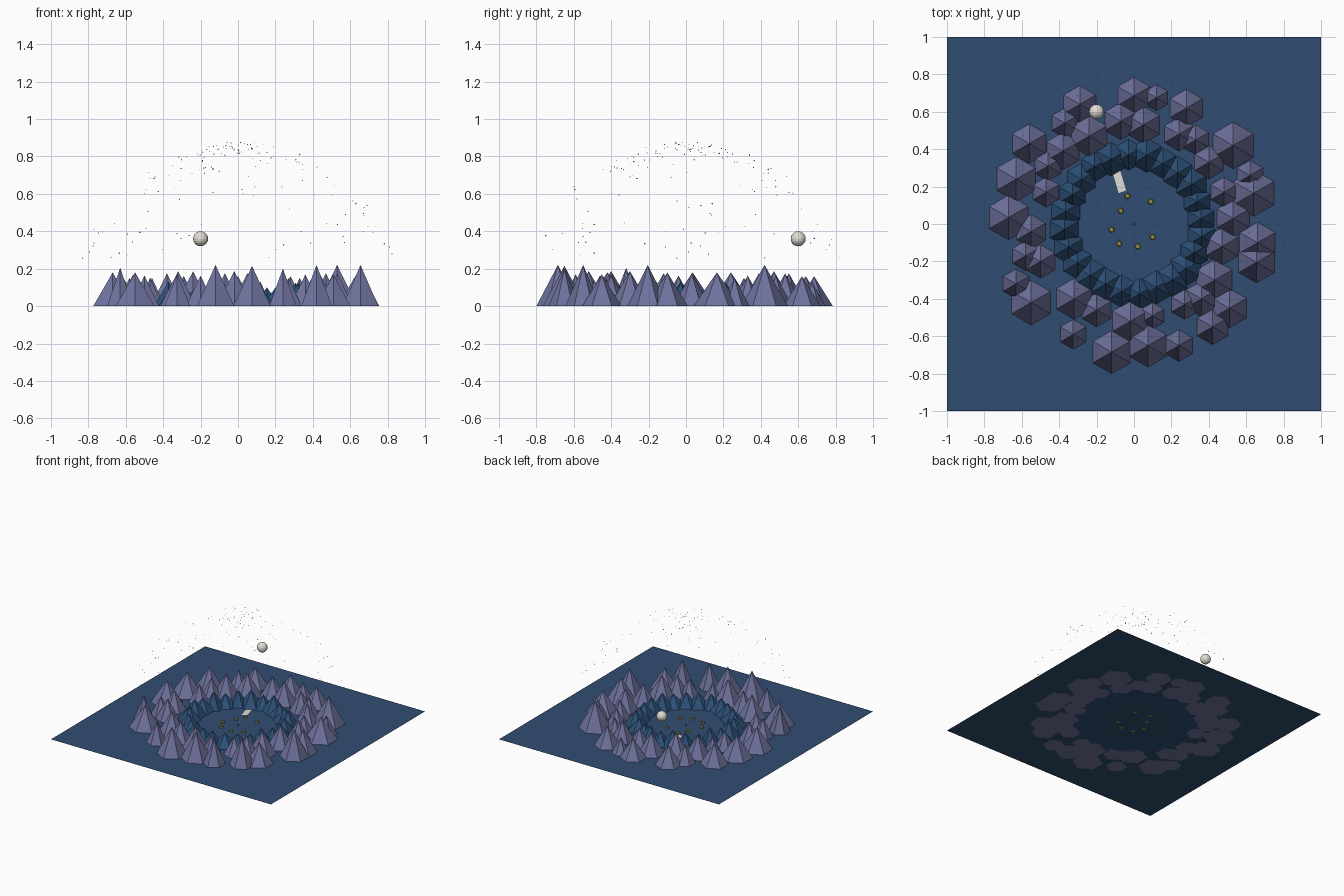
import bpy, bmesh, math, random
from mathutils import Matrix, Vector

if "Cube" in bpy.data.objects:
    bpy.data.objects.remove(bpy.data.objects["Cube"])

random.seed(4)


def material(name, rgb):
    m = bpy.data.materials.new(name)
    m.diffuse_color = (*rgb, 1)
    m.use_nodes = True
    m.node_tree.nodes["Principled BSDF"].inputs["Base Color"].default_value = m.diffuse_color
    return m


WATER = material("night blue water", (0.03, 0.075, 0.165))
ROCK = material("dusk purple rock", (0.16, 0.17, 0.34))
HILL = material("deep blue hill", (0.026, 0.08, 0.185))
MOON = material("moon cream", (0.76, 0.74, 0.66))
STAR = material("star white", (0.85, 0.85, 0.78))
LAMP = material("olive gold", (0.3, 0.26, 0.06))


def make(name, mat, build):
    bm = bmesh.new()
    build(bm)
    me = bpy.data.meshes.new(name)
    bm.to_mesh(me)
    bm.free()
    me.materials.append(mat)
    ob = bpy.data.objects.new(name, me)
    bpy.context.collection.objects.link(ob)
    return ob


def hex_cone(bm, x, y, r, h):
    # six-sided peak with a corner towards +y
    base = [bm.verts.new((x + r * math.cos(math.pi / 2 + i * math.pi / 3),
                          y + r * math.sin(math.pi / 2 + i * math.pi / 3), 0)) for i in range(6)]
    tip = bm.verts.new((x, y, h))
    for i in range(6):
        bm.faces.new((base[i], base[(i + 1) % 6], tip))
    bm.faces.new(base[::-1])


# Flat water sheet
make("water_sheet", WATER, lambda bm: bmesh.ops.create_grid(
    bm, x_segments=1, y_segments=1, size=1, matrix=Matrix.Translation((0, 0, 0.0005))))

# Outer range: x, y, height
outer = [(0, .685, .16), (.12, .675, .13), (.28, .62, .16), (.53, .42, .22), (.62, .26, .15),
         (.64, .165, .18), (.66, -.1, .18), (.655, -.205, .22), (.51, -.45, .17), (.42, -.55, .22),
         (.24, -.65, .20), (.075, -.65, .215), (-.12, -.685, .22), (-.325, -.59, .17)]
outer += [(-.55, -.42, .18), (-.63, -.32, .205), (-.67, .035, .18), (-.63, .24, .18),
          (-.56, .43, .17), (-.29, .64, .16)]
outer_r = [.1, .07, .1, .125, .08, .125, .11, .11, .105, .095,
           .085, .115, .115, .08, .12, .08, .12, .12, .105, .1]

# Inner range: x, y, radius
inner = [(-.37, .54, .08), (-.24, .47, .11), (-.07, .55, .1), (.05, .53, .1), (.24, .48, .09),
         (.33, .45, .08), (.4, .33, .09), (.48, .17, .08), (.53, .03, .1), (.47, -.12, .1),
         (.43, -.3, .11), (.36, -.4, .095), (.27, -.43, .08), (.1, -.49, .07)]
inner += [(-.02, -.52, .11), (-.2, -.46, .09), (-.32, -.4, .11), (-.5, -.2, .09),
          (-.58, -.17, .08), (-.55, -.04, .09), (-.46, .31, .08), (-.38, .39, .1), (-.47, .17, .08)]


def mountains(bm):
    for (x, y, h), r in zip(outer, outer_r):
        hex_cone(bm, x, y, r, h)
    for x, y, r in inner:
        hex_cone(bm, x, y, r, 1.2 * r + .055)


make("mountain_range", ROCK, mountains)


# Ring of blue foothills around the lake
def foothills(bm):
    for i in range(24):
        a = (i + .3) * math.tau / 24
        d = random.uniform(.355, .375)
        r = random.uniform(.08, .095)
        hex_cone(bm, d * math.cos(a), d * math.sin(a), r, random.uniform(.09, .135))


make("foothill_ring", HILL, foothills)


# Moon and its streak on the lake
make("moon", MOON, lambda bm: bmesh.ops.create_uvsphere(
    bm, u_segments=16, v_segments=10, radius=.04, matrix=Matrix.Translation((-.2, .6, .36))))


def streak(bm):
    d = Vector((.33, -.944, 0))
    side = Vector((d.y, -d.x, 0)) * .021
    a, b = Vector((-.1, .3, .002)), Vector((-.062, .172, .002))
    bm.faces.new([bm.verts.new(p) for p in (a + side, a - side, b - side, b + side)]).normal_update()
    for f in bm.faces:
        if f.normal.z < 0:
            f.normal_flip()


make("moon_streak", MOON, streak)


# Small floating lamps
def lamps(bm):
    for x, y in [(-.07, .07), (-.08, -.105), (.02, -.12), (-.12, -.03), (.09, .12), (-.035, .15),
                 (.1, -.07), (0, 0)]:
        r = .016 if (x, y) != (0, 0) else .006
        bmesh.ops.create_cone(bm, cap_ends=True, segments=8, radius1=r, radius2=r * .75, depth=.014,
                              matrix=Matrix.Translation((x, y, .007)))


make("floating_lamps", LAMP, lamps)


# Dome of tiny stars
def stars(bm):
    for _ in range(150):
        a = random.uniform(0, math.tau)
        e = math.radians(random.uniform(17, 89))
        d = random.uniform(.83, .88)
        p = (d * math.cos(e) * math.cos(a), d * math.cos(e) * math.sin(a), d * math.sin(e))
        bmesh.ops.create_icosphere(bm, subdivisions=1, radius=random.uniform(.002, .004),
                                   matrix=Matrix.Translation(p))


make("star_dome", STAR, stars)
